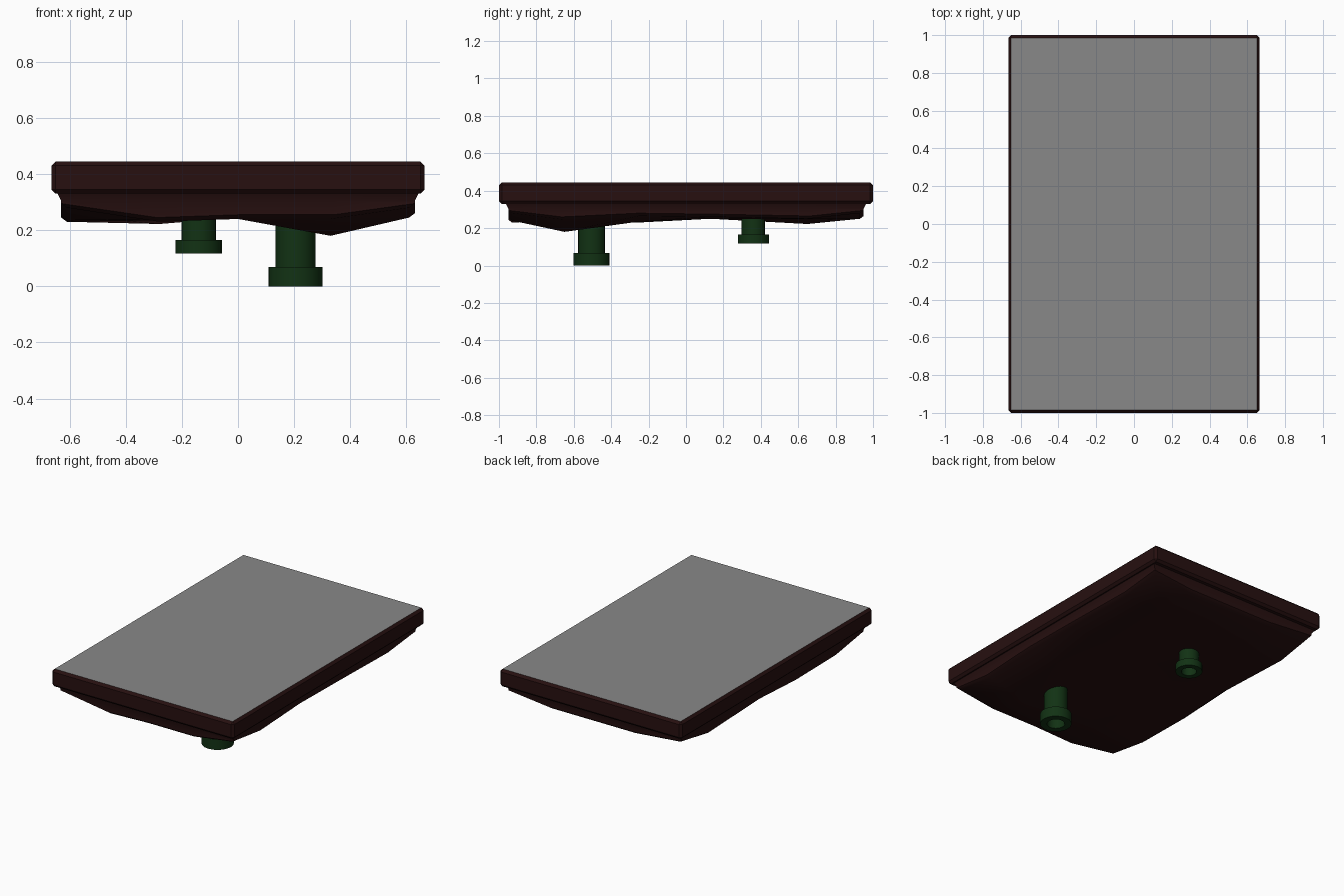
import bpy, bmesh, math
from mathutils import Vector

cube = bpy.data.objects.get("Cube")
if cube:
    bpy.data.objects.remove(cube, do_unlink=True)


def material(name, rgb):
    m = bpy.data.materials.new(name)
    m.use_nodes = True
    m.diffuse_color = (*rgb, 1)
    m.node_tree.nodes["Principled BSDF"].inputs["Base Color"].default_value = (*rgb, 1)
    return m


brown = material("dark brown", (0.02, 0.005, 0.005))
grey = material("stone grey", (0.25, 0.25, 0.25))
green = material("pipe green", (0.006, 0.032, 0.007))


def finish(bm, name, mats, angle=30):
    bmesh.ops.recalc_face_normals(bm, faces=bm.faces)
    mesh = bpy.data.meshes.new(name)
    bm.to_mesh(mesh)
    bm.free()
    for m in mats:
        mesh.materials.append(m)
    ob = bpy.data.objects.new(name, mesh)
    bpy.context.collection.objects.link(ob)
    bpy.ops.object.select_all(action="DESELECT")
    ob.select_set(True)
    bpy.context.view_layer.objects.active = ob
    bpy.ops.object.shade_smooth_by_angle(angle=math.radians(angle))
    return ob


# Chamfered slab with a grey top surface
bm = bmesh.new()
bmesh.ops.create_cube(bm, size=1)
for v in bm.verts:
    v.co = Vector((v.co.x * 1.33, v.co.y * 2, 0.3875 + v.co.z * 0.115))
bmesh.ops.bevel(bm, geom=bm.edges[:], offset=0.015, segments=1, affect="EDGES")
bm.normal_update()
for f in bm.faces:
    f.material_index = int(f.normal.z > 0.95)
finish(bm, "platform_slab", [brown, grey])

# Uneven rock underside: a coarse height grid, front row first
xs = (-0.61, -0.28, 0, 0.33, 0.61)
ys = (-0.93, -0.65, -0.25, 0.13, 0.65, 0.93)
heights = (
    (0.28, 0.23, 0.24, 0.24, 0.28),
    (0.235, 0.24, 0.245, 0.18, 0.245),
    (0.23, 0.235, 0.25, 0.235, 0.265),
    (0.25, 0.25, 0.25, 0.25, 0.26),
    (0.23, 0.222, 0.245, 0.25, 0.25),
    (0.28, 0.25, 0.25, 0.25, 0.28),
)
bm = bmesh.new()
grid = [[bm.verts.new((x, y, z)) for x, z in zip(xs, row)]
        for y, row in zip(ys, heights)]
for a, b in zip(grid, grid[1:]):
    for i in range(len(xs) - 1):
        bm.faces.new((a[i], a[i + 1], b[i + 1], b[i]))


def raise_rim(edges, half_x, half_y, height):
    """Extrude the open rim to a rectangle; height maps the old z to the new z."""
    new = bmesh.ops.extrude_edge_only(bm, edges=edges)["geom"]
    verts = [g for g in new if isinstance(g, bmesh.types.BMVert)]
    far_x = max(abs(v.co.x) for v in verts)
    far_y = max(abs(v.co.y) for v in verts)
    for v in verts:
        v.co = Vector((v.co.x * half_x / far_x, v.co.y * half_y / far_y,
                       height(v.co.z)))
    return [g for g in new if isinstance(g, bmesh.types.BMEdge)]


rim = [e for e in bm.edges if e.is_boundary]
rim = raise_rim(rim, 0.63, 0.95, lambda z: z + 0.015)
rim = raise_rim(rim, 0.63, 0.95, lambda z: 0.305)
rim = raise_rim(rim, 0.645, 0.965, lambda z: 0.335)
finish(bm, "rock_underside", [brown], 35)


# Hollow flanged pipes hanging from the rock
def pipe(name, x, y, bottom, collar, flange_r, shaft_r, bore_r):
    profile = ((0, bottom + collar * 2), (bore_r, bottom + collar * 2),
               (bore_r, bottom), (flange_r, bottom), (flange_r, bottom + collar),
               (shaft_r, bottom + collar), (shaft_r, 0.32))
    bm = bmesh.new()
    verts = [bm.verts.new((r, 0, z)) for r, z in profile]
    edges = [bm.edges.new(pair) for pair in zip(verts, verts[1:])]
    bmesh.ops.spin(bm, geom=verts + edges, cent=(0, 0, 0), axis=(0, 0, 1),
                   angle=math.tau, steps=20)
    bmesh.ops.remove_doubles(bm, verts=bm.verts, dist=0.0005)
    bmesh.ops.translate(bm, verts=bm.verts, vec=(x, y, 0))
    finish(bm, name, [green])


pipe("front_pipe", 0.205, -0.505, 0, 0.068, 0.097, 0.072, 0.055)
pipe("back_pipe", -0.14, 0.36, 0.117, 0.048, 0.083, 0.062, 0.047)
